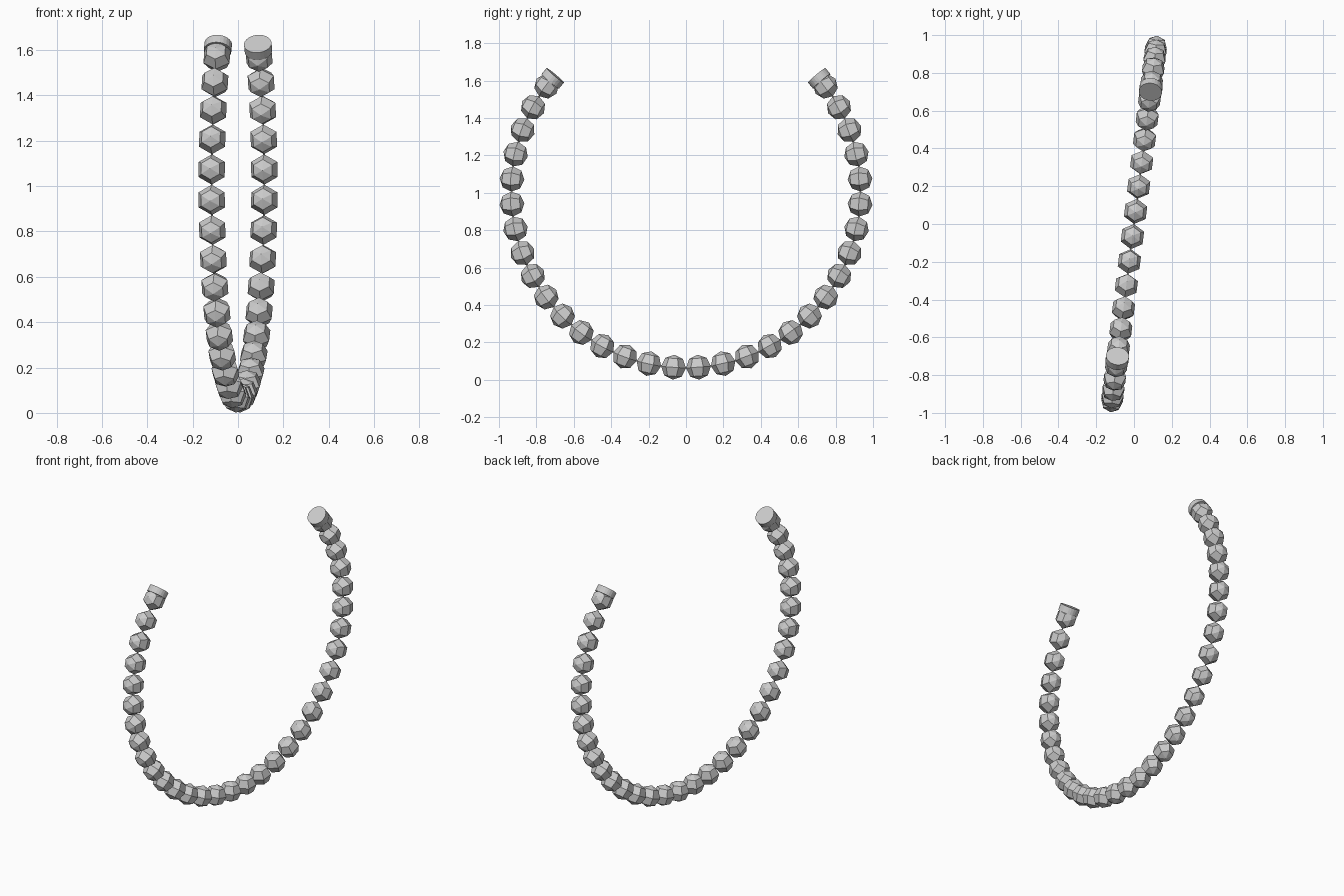
import bpy, bmesh, math
from mathutils import Matrix

if "Cube" in bpy.data.objects:
    bpy.data.objects.remove(bpy.data.objects["Cube"])

R, CZ = 0.94, 1.005            # strand radius and centre height
STEP = math.radians(8.19)      # angle between beads
BEAD_R = 0.067
TURN = Matrix.Rotation(math.radians(-7.1), 4, 'Z')   # strand plane turned slightly


def frame(a):
    """Placement on the strand at angle a from the bottom (local y = along strand)."""
    return (TURN @ Matrix.Translation((0, R * math.sin(a), CZ - R * math.cos(a)))
            @ Matrix.Rotation(a, 4, 'X'))


def add(name, mesh, matrix):
    ob = bpy.data.objects.new(name, mesh)
    bpy.context.collection.objects.link(ob)
    ob.matrix_world = matrix
    return ob


# bead: six-sided faceted ball, poles facing the ring centre, corners along the strand
bm = bmesh.new()
bmesh.ops.create_uvsphere(bm, u_segments=6, v_segments=4, radius=BEAD_R)
if max(v.co.y for v in bm.verts) < BEAD_R * 0.98:
    bmesh.ops.rotate(bm, verts=bm.verts, matrix=Matrix.Rotation(math.radians(30), 3, 'Z'))
bead = bpy.data.meshes.new("bead")
bm.to_mesh(bead)
bm.free()
for i in range(32):
    add(f"bead_{i + 1}", bead, frame((i - 15.5) * STEP))

# end caps: short discs across the strand
bm = bmesh.new()
bmesh.ops.create_cone(bm, cap_ends=True, segments=24, radius1=0.061, radius2=0.061, depth=0.042,
                      matrix=Matrix.Rotation(math.pi / 2, 4, 'X'))
cap = bpy.data.meshes.new("end_cap")
bm.to_mesh(cap)
bm.free()
END = math.radians(130.2)
for name, a in (("end_cap_front", -END), ("end_cap_back", END)):
    ob = add(name, cap, frame(a))

# thin cord through the beads
curve = bpy.data.curves.new("cord", 'CURVE')
curve.dimensions = '3D'
curve.bevel_depth = 0.004
curve.bevel_resolution = 0
sp = curve.splines.new('POLY')
N = 64
sp.points.add(N)
for k, p in enumerate(sp.points):
    a = -END + 2 * END * k / N
    p.co = (0, R * math.sin(a), CZ - R * math.cos(a), 1)
add("cord", curve, TURN)
